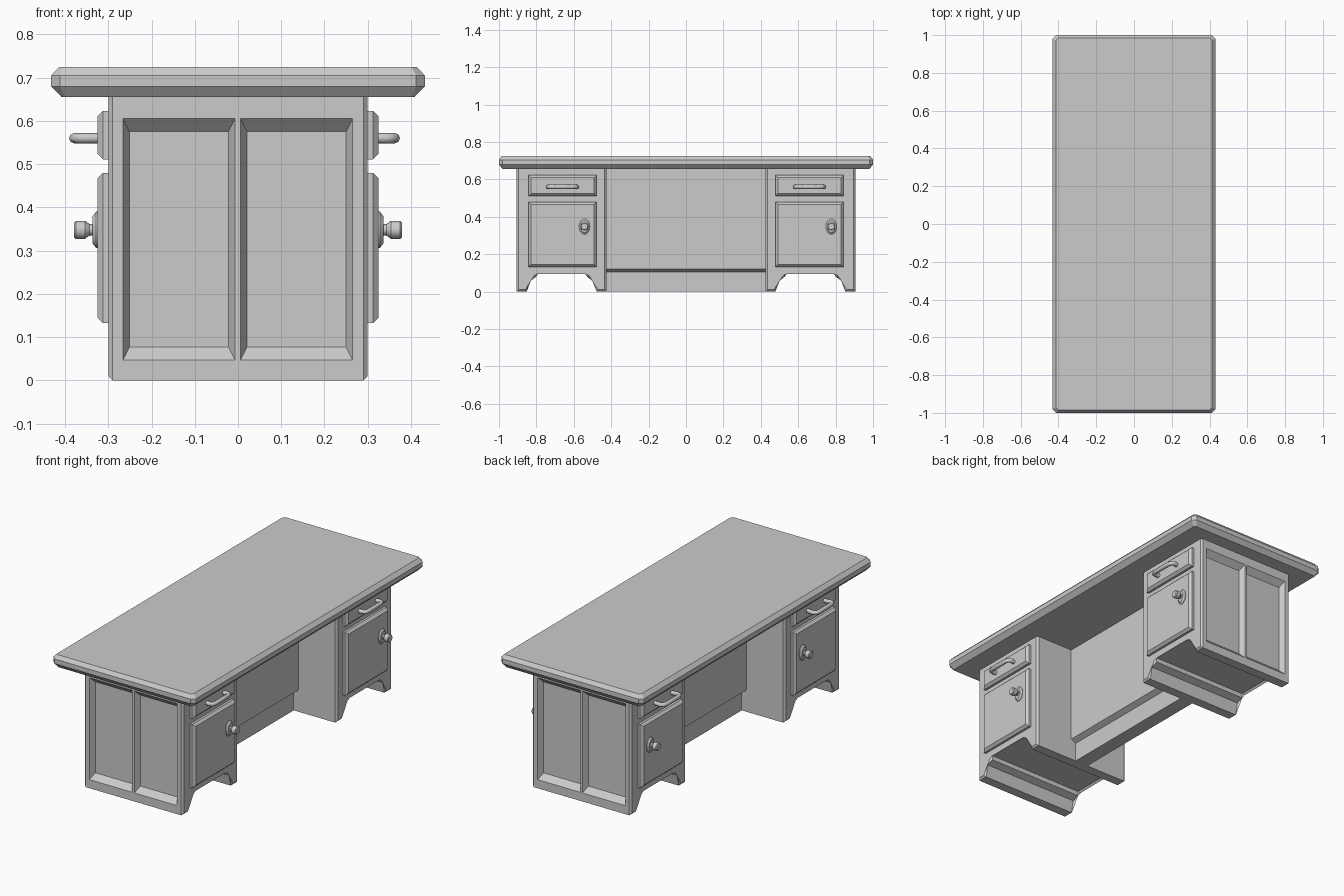
import bpy, bmesh, math

if "Cube" in bpy.data.objects:
    bpy.data.objects.remove(bpy.data.objects["Cube"])


def finish(bm, name):
    bmesh.ops.recalc_face_normals(bm, faces=bm.faces[:])
    me = bpy.data.meshes.new(name)
    bm.to_mesh(me)
    bm.free()
    ob = bpy.data.objects.new(name, me)
    bpy.context.collection.objects.link(ob)
    return ob


def add_loft(bm, rings):
    """Skin a stack of equal-length point rings and cap both ends."""
    vs = [[bm.verts.new(p) for p in r] for r in rings]
    n = len(vs[0])
    for a, b in zip(vs, vs[1:]):
        for i in range(n):
            j = (i + 1) % n
            bm.faces.new((a[i], a[j], b[j], b[i]))
    bm.faces.new(vs[0])
    bm.faces.new(vs[-1])


def loft(name, rings):
    bm = bmesh.new()
    add_loft(bm, rings)
    return finish(bm, name)


def octagon(hx, hy, c, z):
    return [(hx - c, -hy, z), (hx, -hy + c, z), (hx, hy - c, z), (hx - c, hy, z),
            (-hx + c, hy, z), (-hx, hy - c, z), (-hx, -hy + c, z), (-hx + c, -hy, z)]


# Desktop with chamfered rim
loft("desktop", [octagon(0.408, 0.98, 0.008, 0.655), octagon(0.432, 1.0, 0.02, 0.68),
                 octagon(0.432, 1.0, 0.02, 0.705), octagon(0.413, 0.985, 0.012, 0.725)])

# Kneehole panel with recessed plinth
half = [(0.04, 0), (0.04, 0.105), (0.07, 0.12), (0.07, 0.656)]
prof = half + [(-x, z) for x, z in reversed(half)]
loft("knee_panel", [[(x, y, z) for x, z in prof] for y in (-0.43, 0.43)])

# Pedestal outline (y from pedestal centre, z), with arched feet
W, PC = 0.24, 0.665
leg = [(-W, 0.656), (-W, 0), (-0.187, 0), (-0.173, 0.065), (-0.136, 0.08), (-0.136, 0.105)]
outline = leg + [(-y, z) for y, z in reversed(leg)]


def pedestal(s, name):
    bm = bmesh.new()
    add_loft(bm, [[(x, s * PC + y, z) for y, z in outline] for x in (-0.3, 0.3)])
    rim = [e for e in bm.edges
           if abs(e.verts[0].co.x - e.verts[1].co.x) < 1e-5
           and min(v.co.z for v in e.verts) < 0.65]
    bmesh.ops.bevel(bm, geom=rim, offset=0.01, segments=1, affect='EDGES')
    body = finish(bm, name)

    # Two sloped recesses in the end face
    bm = bmesh.new()
    for x0, x1 in ((-0.266, -0.007), (0.006, 0.265)):
        rings = []
        for y, dx, dz in ((PC + W + 0.01, -0.005, -0.01), (PC + W - 0.03, 0.015, 0.03)):
            a, b, c, d = x0 + dx, x1 - dx, 0.047 + dz, 0.605 - dz
            rings.append([(a, s * y, c), (b, s * y, c), (b, s * y, d), (a, s * y, d)])
        add_loft(bm, rings)
    cutter = finish(bm, name + "_panel_cutter")
    cutter.hide_render = True
    cutter.hide_viewport = True
    mod = body.modifiers.new("panels", 'BOOLEAN')
    mod.operation = 'DIFFERENCE'
    mod.solver = 'EXACT'
    mod.object = cutter


def raised_front(name, sx, yc, z0, z1):
    """Drawer or door front with chamfered edges."""
    rings = []
    for x, i in ((0.295, 0), (0.312, 0), (0.325, 0.013)):
        a, b = yc - 0.182 + i, yc + 0.182 - i
        rings.append([(sx * x, a, z0 + i), (sx * x, b, z0 + i),
                      (sx * x, b, z1 - i), (sx * x, a, z1 - i)])
    loft(name, rings)


def revolve(name, sx, yc, zc, prof, n=16):
    """Turned shape along x; each step is (x, y radius, z radius)."""
    ob = loft(name, [[(sx * x, yc + ry * math.cos(2 * math.pi * k / n),
                       zc + rz * math.sin(2 * math.pi * k / n)) for k in range(n)]
                     for x, ry, rz in prof])
    for o in bpy.context.selected_objects:
        o.select_set(False)
    ob.select_set(True)
    bpy.context.view_layer.objects.active = ob
    bpy.ops.object.shade_smooth_by_angle(angle=math.radians(30))


def handle(name, sx, yc, reach):
    """Bent bar pull."""
    side = [(0.318, 0.072), (reach - 0.02, 0.076), (reach - 0.007, 0.072), (reach, 0.055)]
    path = [(x, -y) for x, y in side] + [(x, y) for x, y in reversed(side)]
    cu = bpy.data.curves.new(name, 'CURVE')
    cu.dimensions = '3D'
    cu.bevel_depth = 0.0118
    cu.bevel_resolution = 2
    cu.use_fill_caps = True
    sp = cu.splines.new('POLY')
    sp.points.add(len(path) - 1)
    for p, (x, y) in zip(sp.points, path):
        p.co = (sx * x, yc + y, 0.56, 1)
    bpy.context.collection.objects.link(bpy.data.objects.new(name, cu))


# Pedestals, each with drawer and door on both long sides
for s, end in ((-1, "near"), (1, "far")):
    pedestal(s, end + "_pedestal")
    for sx, side in ((1, "right"), (-1, "left")):
        tag = f"{end}_{side}"
        yc = s * 0.66
        raised_front(tag + "_drawer", sx, yc, 0.511, 0.623)
        raised_front(tag + "_door", sx, yc, 0.132, 0.48)
        handle(tag + "_handle", sx, yc, 0.363 if sx > 0 else 0.379)
        ky = yc + 0.117
        revolve(tag + "_knob_plate", sx, ky, 0.348,
                [(0.32, 0.029, 0.042), (0.328, 0.029, 0.042), (0.336, 0.021, 0.032)])
        revolve(tag + "_knob", sx, ky, 0.348,
                [(0.33, 0.015, 0.015), (0.337, 0.013, 0.013), (0.343, 0.013, 0.013),
                 (0.354, 0.021, 0.021), (0.375, 0.021, 0.021), (0.379, 0.017, 0.017)])
